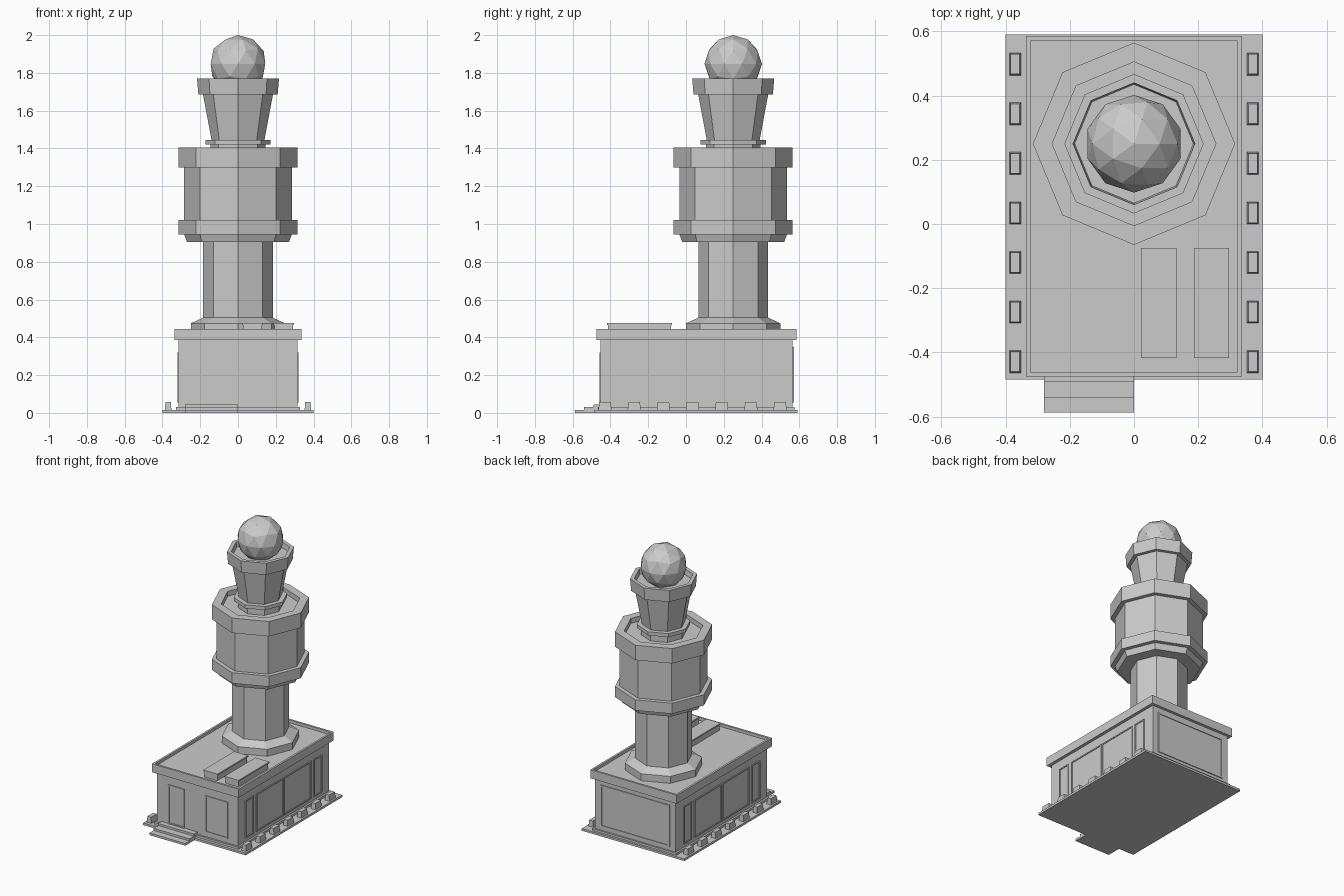
import bpy, bmesh
from math import cos, sin, pi
from mathutils import Vector

if "Cube" in bpy.data.objects:
    bpy.data.objects.remove(bpy.data.objects["Cube"])


def finish(name, bm, recalc=True):
    if recalc:
        bmesh.ops.recalc_face_normals(bm, faces=bm.faces)
    me = bpy.data.meshes.new(name)
    bm.to_mesh(me)
    bm.free()
    ob = bpy.data.objects.new(name, me)
    bpy.context.collection.objects.link(ob)
    return ob


def box(name, x, y, z, taper=0.0, inset=None, drop=0.0, out=(0, 0, 1)):
    """Box from ranges; optional top taper, or a bordered recess on the 'out' side."""
    bm = bmesh.new()
    bmesh.ops.create_cube(bm, size=1)
    for v in bm.verts:
        top = v.co.z > 0
        v.co = Vector([(a + b) / 2 + c * (b - a - (taper if top and i < 2 else 0))
                       for i, ((a, b), c) in enumerate(zip((x, y, z), v.co))])
    if inset:
        bm.normal_update()
        d = Vector(out)
        face = max(bm.faces, key=lambda f: f.normal.dot(d))
        bmesh.ops.inset_individual(bm, faces=[face], thickness=inset)
        top = list(face.verts)
        rim = bmesh.ops.extrude_face_region(bm, geom=[face])
        bmesh.ops.translate(bm, vec=-d * drop,
                            verts=[g for g in rim['geom'] if isinstance(g, bmesh.types.BMVert)])
        if face.is_valid:
            bmesh.ops.delete(bm, geom=[face], context='FACES_ONLY')
    return finish(name, bm)


def octagon_stack(name, profile, cy=0.25, n=8):
    """Revolve (radius, z) points into a closed eight-sided solid."""
    bm = bmesh.new()
    rings = [[bm.verts.new((r * cos(2 * pi * i / n), cy + r * sin(2 * pi * i / n), z))
              for i in range(n)] for r, z in profile]
    for a, b in zip(rings, rings[1:]):
        for i in range(n):
            j = (i + 1) % n
            bm.faces.new((a[i], a[j], b[j], b[i]))
    bm.faces.new(rings[0][::-1])
    bm.faces.new(rings[-1])
    return finish(name, bm)


# Ground slab and entrance steps
box("ground_slab", (-.40, .40), (-.485, .59), (0, .015))
for i, y in enumerate((-.587, -.54, -.49)):
    box(f"entrance_step_{i + 1}", (-.28, 0), (y, -.45), (0, .015 * (i + 1)))

# Hall with plinth and recessed flat roof
box("plinth", (-.328, .328), (-.465, .575), (.01, .03))
box("hall_walls", (-.315, .315), (-.452, .565), (.01, .40))
box("roof_parapet", (-.337, .337), (-.475, .585), (.385, .445), inset=.02, drop=.02)

# Framed door, front window and back panel
box("front_door", (-.225, -.10), (-.458, -.445), (.045, .32), inset=.012, drop=.005, out=(0, -1, 0))
box("front_window", (.06, .24), (-.458, -.445), (.06, .32), inset=.014, drop=.005, out=(0, -1, 0))
box("back_panel", (-.27, .27), (.555, .571), (.055, .35), inset=.016, drop=.005, out=(0, 1, 0))

# Side windows and kerb blocks, mirrored left and right
for s, side in ((1, "right"), (-1, "left")):
    wall = tuple(sorted((s * .305, s * .321)))
    for i, y in enumerate(((-.37, -.28), (-.25, .052), (.058, .36), (.39, .48))):
        box(f"{side}_window_{i + 1}", wall, y, (.055, .32),
            inset=.012, drop=.005, out=(s, 0, 0))
    kerb = tuple(sorted((s * .352, s * .388)))
    for i in range(7):
        c = .498 - .1545 * i
        box(f"{side}_kerb_block_{i + 1}", kerb, (c - .035, c + .035), (.01, .057), taper=.008)

# Roof skylights
for i, x in enumerate(((.022, .132), (.187, .296))):
    box(f"skylight_{i + 1}", (x[0] + .005, x[1] - .005), (-.412, -.08), (.42, .467))
    box(f"skylight_lid_{i + 1}", x, (-.418, -.074), (.465, .475))

# Tower foot and shaft
octagon_stack("tower_shaft", [(.25, .42), (.25, .474), (.185, .504), (.185, .91)])

# Wide drum with lower and upper rings and a sunken deck
octagon_stack("tower_drum", [(.27, .905), (.285, .945), (.315, .945), (.315, 1.02),
                             (.285, 1.02), (.285, 1.30), (.315, 1.30), (.315, 1.405),
                             (.255, 1.405), (.255, 1.37)])

# Flared upper neck with collar and rimmed cup
octagon_stack("tower_neck", [(.145, 1.36), (.145, 1.42), (.173, 1.42), (.173, 1.445),
                             (.14, 1.445), (.185, 1.685), (.21, 1.685), (.217, 1.77),
                             (.19, 1.77), (.185, 1.735)])

# Faceted globe
bm = bmesh.new()
bmesh.ops.create_icosphere(bm, subdivisions=2, radius=.152)
bmesh.ops.translate(bm, vec=(0, .25, 1.848), verts=bm.verts)
finish("globe", bm)
